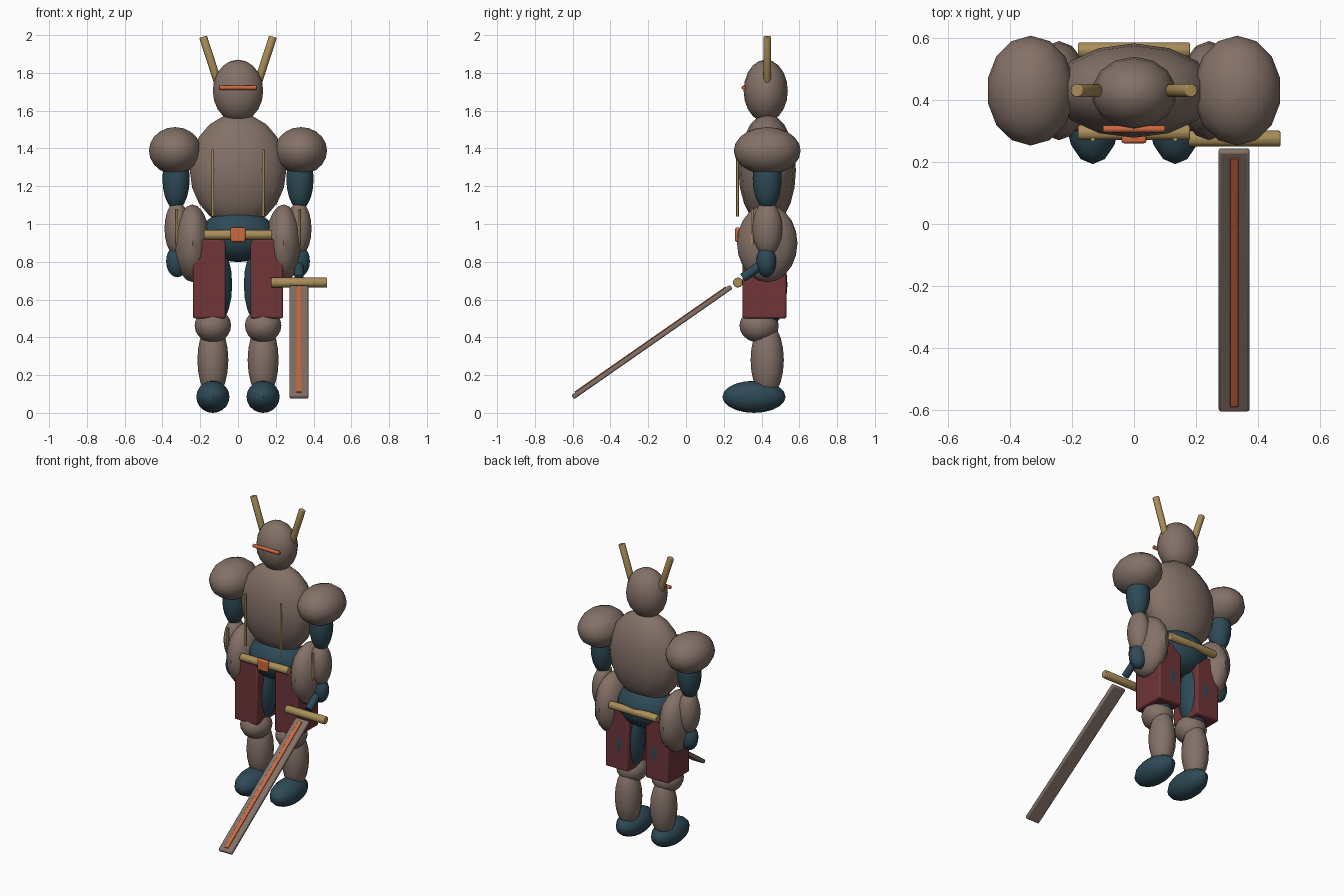
import bpy
import bmesh
from mathutils import Vector

cube = bpy.data.objects.get("Cube")
if cube:
    bpy.data.objects.remove(cube, do_unlink=True)

MID = 0.43   # depth of the body axis


def material(name, rgb):
    m = bpy.data.materials.new(name)
    m.use_nodes = True
    m.diffuse_color = (*rgb, 1)
    m.node_tree.nodes["Principled BSDF"].inputs["Base Color"].default_value = (*rgb, 1)
    return m


brown = material("brown armour", (0.23, 0.165, 0.137))
teal = material("teal cloth", (0.027, 0.068, 0.093))
crimson = material("crimson skirt", (0.16, 0.036, 0.04))
gold = material("gold trim", (0.4, 0.27, 0.1))
orange = material("orange glow", (0.6, 0.14, 0.05))


def finish(bm, name, mat, bevel=0.0):
    mesh = bpy.data.meshes.new(name)
    bm.to_mesh(mesh)
    bm.free()
    mesh.materials.append(mat)
    obj = bpy.data.objects.new(name, mesh)
    bpy.context.collection.objects.link(obj)
    if bevel:
        mod = obj.modifiers.new("Bevel", "BEVEL")
        mod.width = bevel
        mod.segments = 2
        mod.limit_method = "ANGLE"
    bpy.ops.object.select_all(action="DESELECT")
    obj.select_set(True)
    bpy.context.view_layer.objects.active = obj
    bpy.ops.object.shade_smooth_by_angle(angle=0.7)
    return obj


def ellipsoid(name, mat, center, radii):
    bm = bmesh.new()
    bmesh.ops.create_uvsphere(bm, u_segments=14, v_segments=10, radius=1)
    bmesh.ops.scale(bm, vec=radii, verts=bm.verts)
    obj = finish(bm, name, mat)
    obj.data.shade_smooth()
    obj.location = center
    return obj


def box(name, mat, center, size, bevel=0.008):
    bm = bmesh.new()
    bmesh.ops.create_cube(bm, size=1)
    bmesh.ops.scale(bm, vec=size, verts=bm.verts)
    obj = finish(bm, name, mat, bevel)
    obj.location = center
    return obj


def rod(name, mat, start, end, radius, bevel=0.0):
    a, b = Vector(start), Vector(end)
    bm = bmesh.new()
    bmesh.ops.create_cone(bm, cap_ends=True, segments=10, radius1=radius,
                          radius2=radius, depth=(b - a).length)
    obj = finish(bm, name, mat, bevel)
    obj.location = (a + b) / 2
    obj.rotation_euler = (b - a).to_track_quat("Z", "Y").to_euler()
    return obj


# Head and trunk
ellipsoid("head", brown, (0, 0.422, 1.705), (0.137, 0.117, 0.165))
rod("visor", orange, (-0.1, 0.306, 1.722), (0.1, 0.306, 1.722), 0.012, 0.003)
ellipsoid("torso", brown, (0, MID, 1.285), (0.262, 0.152, 0.3))
ellipsoid("pelvis", teal, (0, MID, 0.94), (0.2, 0.145, 0.142))

# Belt
for name, y in (("front_belt", 0.295), ("back_belt", 0.56)):
    rod(name, gold, (-0.18, y, 0.943), (0.18, y, 0.943), 0.026, 0.004)
box("buckle", orange, (0, 0.273, 0.943), (0.08, 0.026, 0.076))

# Paired parts
for side, s in (("left", 1), ("right", -1)):
    rod(side + "_horn", gold, (s * 0.108, MID, 1.755), (s * 0.185, MID, 1.991), 0.022, 0.004)
    rod(side + "_chest_trim", gold, (s * 0.133, 0.273, 1.04), (s * 0.133, 0.273, 1.395), 0.007)

    # Arm
    ellipsoid(side + "_shoulder", brown, (s * 0.333, MID, 1.388), (0.142, 0.177, 0.125))
    ellipsoid(side + "_upper_arm", teal, (s * 0.328, MID, 1.24), (0.074, 0.077, 0.165))
    ellipsoid(side + "_forearm", brown, (s * 0.323, MID, 0.975), (0.068, 0.08, 0.145))
    rod(side + "_forearm_trim", gold, (s * 0.323, 0.35, 0.895), (s * 0.323, 0.35, 1.08), 0.007)
    ellipsoid(side + "_hand", teal, (s * 0.322, 0.425, 0.803), (0.06, 0.053, 0.085))

    # Hip and leg
    ellipsoid(side + "_hip_guard", brown, (s * 0.242, MID, 0.898), (0.097, 0.16, 0.205))
    box(side + "_skirt_plate", crimson, (s * 0.152, 0.416, 0.71), (0.174, 0.232, 0.42), 0.01)
    ellipsoid(side + "_thigh", teal, (s * 0.133, MID, 0.68), (0.105, 0.107, 0.23))
    ellipsoid(side + "_knee", brown, (s * 0.133, 0.387, 0.462), (0.099, 0.104, 0.09))
    ellipsoid(side + "_shin", brown, (s * 0.133, MID, 0.28), (0.084, 0.088, 0.2))
    ellipsoid(side + "_foot", teal, (s * 0.133, 0.36, 0.085), (0.09, 0.167, 0.085))

# Sword
SX = 0.323
tip, root = Vector((SX, -0.6, 0.083)), Vector((SX, 0.24, 0.668))
axis = (root - tip).normalized()
up = Vector((1, 0, 0)).cross(axis)
tilt = Vector((0, 1, 0)).rotation_difference(axis).to_euler()
blade = box("blade", brown, (tip + root) / 2, (0.1, (root - tip).length, 0.026))
fuller = box("blade_stripe", orange, (tip + root) / 2 + up * 0.014,
             (0.027, (root - tip).length - 0.05, 0.009), 0.002)
for part in (blade, fuller):
    part.rotation_euler = tilt
rod("sword_guard", gold, (0.176, 0.275, 0.69), (0.472, 0.275, 0.69), 0.027, 0.005)
rod("sword_grip", teal, (SX, 0.3, 0.715), (SX, 0.43, 0.806), 0.025, 0.004)
